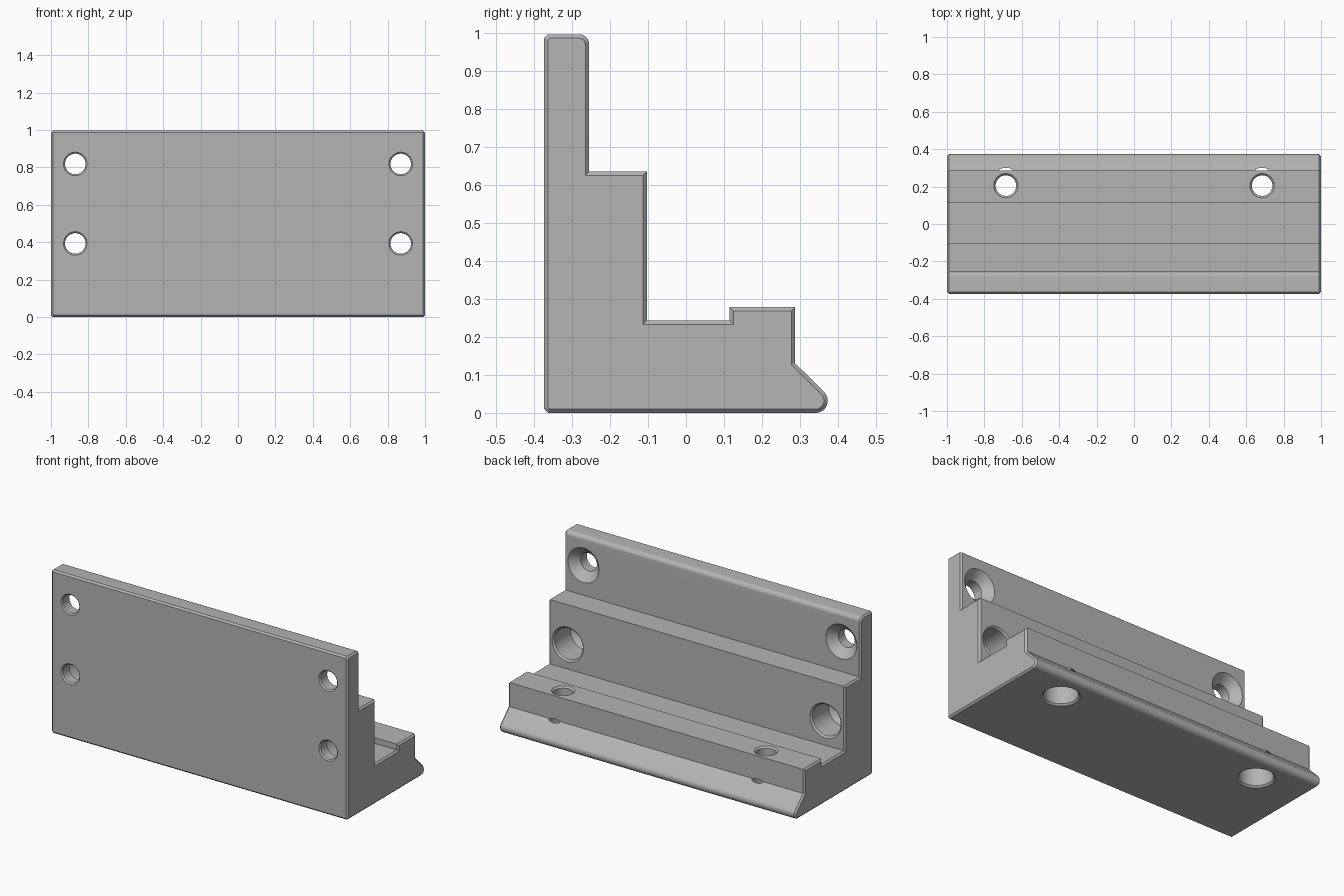
import bpy
import bmesh
from math import cos, sin, pi, radians
from mathutils import Matrix, Vector

old = bpy.data.objects.get("Cube")
if old:
    bpy.data.objects.remove(old, do_unlink=True)

# One plain grey for the whole bracket
grey = bpy.data.materials.new("plain grey")
grey.use_nodes = True
grey.diffuse_color = (0.46, 0.46, 0.46, 1)
grey.node_tree.nodes["Principled BSDF"].inputs["Base Color"].default_value = grey.diffuse_color

CHAMFER = 0.01
SEGMENTS = 48


def arc(y, z, radius, start, end, steps=8):
    """Points on an arc in the side profile, angles in degrees."""
    angles = [radians(start + (end - start) * i / steps) for i in range(steps + 1)]
    return [(y + radius * cos(a), z + radius * sin(a)) for a in angles]


def make_object(name, bm):
    bmesh.ops.recalc_face_normals(bm, faces=bm.faces[:])
    mesh = bpy.data.meshes.new(name)
    bm.to_mesh(mesh)
    bm.free()
    mesh.materials.append(grey)
    obj = bpy.data.objects.new(name, mesh)
    bpy.context.collection.objects.link(obj)
    return obj


# Stepped side profile, as (y, z)
front, back, top = -0.373, 0.373, 0.996
wall, step, lip_in, lip_out = -0.255, -0.103, 0.115, 0.287
profile = [(front + CHAMFER, 0), (front, CHAMFER), (front, top - CHAMFER), (front + CHAMFER, top)]
profile += arc(wall - 0.026, top - 0.026, 0.026, 90, 0)
profile += [(wall, 0.635), (step, 0.635), (step, 0.243), (lip_in, 0.243),
            (lip_in, 0.278), (lip_out, 0.278), (lip_out, 0.131)]
profile += arc(back - 0.032, 0.032, 0.032, 45, -90, 12)

# Body: extruded profile with chamfered ends
bm = bmesh.new()
half = 1 - CHAMFER
start = bm.faces.new([bm.verts.new((-half, y, z)) for y, z in profile])
result = bmesh.ops.extrude_face_region(bm, geom=[start], use_keep_orig=True)
end = next(g for g in result["geom"] if isinstance(g, bmesh.types.BMFace))
bmesh.ops.translate(bm, verts=end.verts[:], vec=(2 * half, 0, 0))
bmesh.ops.recalc_face_normals(bm, faces=bm.faces[:])
for cap in (start, end):
    bmesh.ops.inset_region(bm, faces=[cap], thickness=CHAMFER, depth=CHAMFER,
                           use_even_offset=True, use_boundary=True)
body = make_object("mounting_bracket", bm)


def add_lathe(bm, stations, matrix):
    """Revolve (position, radius) stations about the local z axis."""
    rings = []
    for pos, radius in stations:
        ring = [matrix @ Vector((radius * cos(2 * pi * i / SEGMENTS),
                                 radius * sin(2 * pi * i / SEGMENTS), pos))
                for i in range(SEGMENTS)]
        rings.append([bm.verts.new(p) for p in ring])
    for a, b in zip(rings, rings[1:]):
        for i in range(SEGMENTS):
            j = (i + 1) % SEGMENTS
            bm.faces.new((a[i], a[j], b[j], b[i]))
    bm.faces.new(rings[0][::-1])
    bm.faces.new(rings[-1])


# Screw hole cutters: through hole, countersink and counterbore
entry = [(front - 0.01, 0.073), (front + 0.008, 0.055)]
upper = entry + [(wall - 0.05, 0.055), (wall + 0.02, 0.125)]
lower = entry + [(-0.305, 0.055), (-0.265, 0.095), (step - 0.01, 0.095), (step + 0.01, 0.115)]
upright = [(-0.01, 0.115), (0.01, 0.095), (0.125, 0.095), (0.165, 0.055),
           (0.268, 0.055), (0.288, 0.075)]
along_y = Matrix.Rotation(radians(-90), 4, 'X')
bm = bmesh.new()
for side in (-1, 1):
    add_lathe(bm, upper, Matrix.Translation((side * 0.87, 0, 0.818)) @ along_y)
    add_lathe(bm, lower, Matrix.Translation((side * 0.87, 0, 0.393)) @ along_y)
    add_lathe(bm, upright, Matrix.Translation((side * 0.685, 0.205, 0)))
cutter = make_object("hole_cutter", bm)
cutter.hide_render = True

# Cut the holes, then drop the cutter
cut = body.modifiers.new("holes", 'BOOLEAN')
cut.operation = 'DIFFERENCE'
cut.solver = 'EXACT'
cut.object = cutter
bpy.ops.object.select_all(action='DESELECT')
body.select_set(True)
bpy.context.view_layer.objects.active = body
bpy.ops.object.modifier_apply(modifier=cut.name)
bpy.data.objects.remove(cutter, do_unlink=True)

bpy.ops.object.shade_smooth_by_angle(angle=radians(25))
